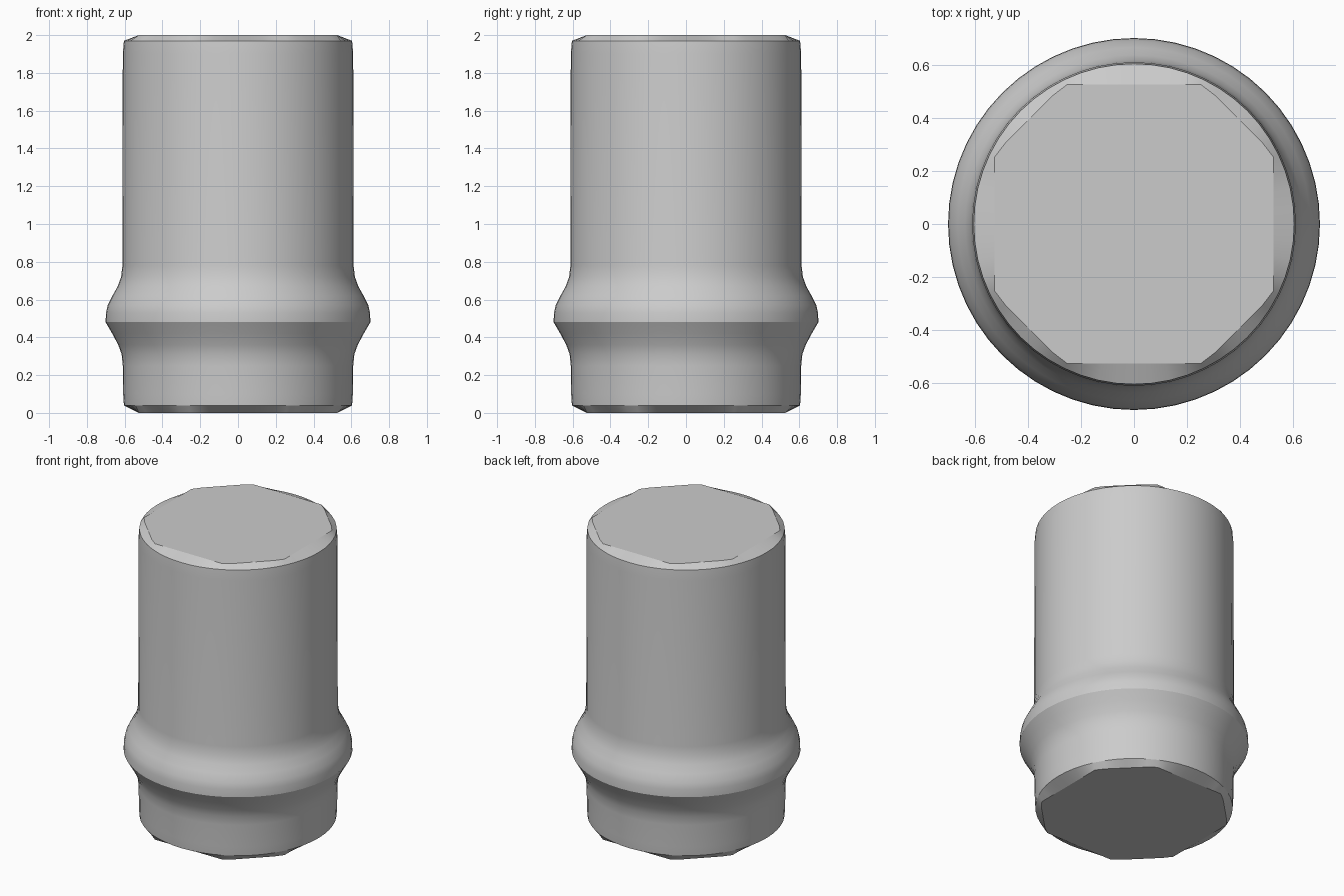
import bpy, bmesh, math

cube = bpy.data.objects.get("Cube")
if cube:
    bpy.data.objects.remove(cube, do_unlink=True)

SEGMENTS = 56

grey = bpy.data.materials.new("plain grey")
grey.use_nodes = True
grey.diffuse_color = (0.6, 0.6, 0.6, 1)
grey.node_tree.nodes["Principled BSDF"].inputs["Base Color"].default_value = (0.6, 0.6, 0.6, 1)


def octagon_radius(angle):
    """Distance from the axis to the edge of the eight-sided end face."""
    c, s = abs(math.cos(angle)), abs(math.sin(angle))
    return min(0.525 / max(c, s), 0.79 / (c + s))


def ring(bm, z, radius):
    verts = []
    for i in range(SEGMENTS):
        a = math.tau * i / SEGMENTS
        r = octagon_radius(a) if radius is None else radius
        verts.append(bm.verts.new((r * math.cos(a), r * math.sin(a), z)))
    return verts


# Height and radius of each ring; None marks the eight-sided end faces
profile = [
    (0, None), (0.04, 0.604), (0.1, 0.608), (0.25, 0.61), (0.31, 0.616),
    (0.36, 0.634), (0.42, 0.666), (0.48, 0.701), (0.53, 0.699), (0.57, 0.69),
    (0.62, 0.665), (0.67, 0.637), (0.72, 0.619), (0.78, 0.612),
    (1.9, 0.61), (1.97, 0.604), (2, None),
]

# Cylindrical body with swollen collar and chamfered ends
bm = bmesh.new()
rings = [ring(bm, z, r) for z, r in profile]
for low, high in zip(rings, rings[1:]):
    for i in range(SEGMENTS):
        j = (i + 1) % SEGMENTS
        bm.faces.new((low[i], low[j], high[j], high[i]))
bm.faces.new(rings[-1])
bm.faces.new(rings[0][::-1])
bmesh.ops.recalc_face_normals(bm, faces=bm.faces)

mesh = bpy.data.meshes.new("collared_cylinder")
bm.to_mesh(mesh)
bm.free()
mesh.materials.append(grey)
body = bpy.data.objects.new("collared_cylinder", mesh)
bpy.context.collection.objects.link(body)

bpy.ops.object.select_all(action="DESELECT")
body.select_set(True)
bpy.context.view_layer.objects.active = body
bpy.ops.object.shade_smooth_by_angle(angle=math.radians(19))
